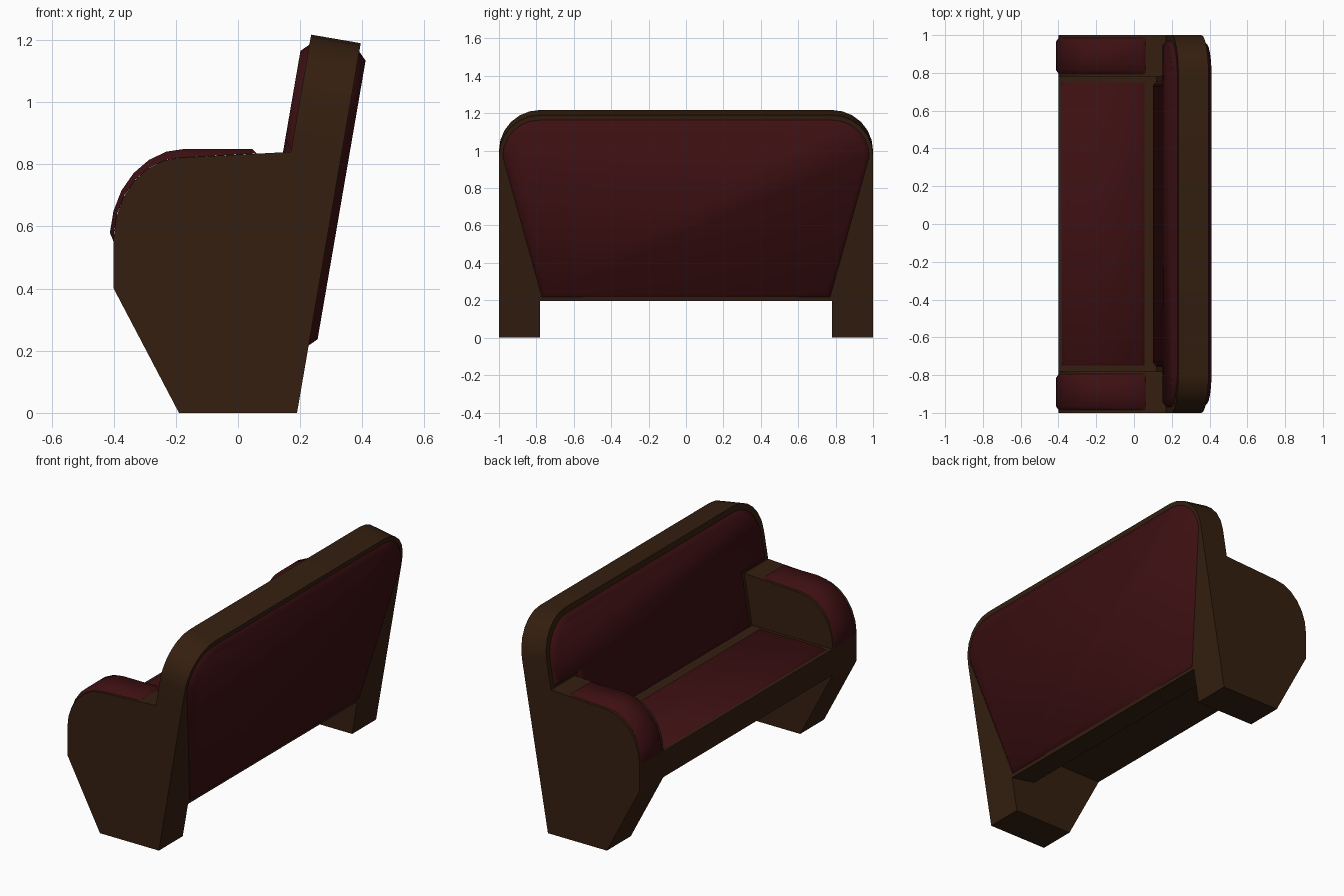
import bpy, bmesh, math
from mathutils import Vector

if "Cube" in bpy.data.objects:
    bpy.data.objects.remove(bpy.data.objects["Cube"])


def material(name, rgb):
    m = bpy.data.materials.new(name)
    m.diffuse_color = (*rgb, 1)
    m.use_nodes = True
    m.node_tree.nodes["Principled BSDF"].inputs["Base Color"].default_value = m.diffuse_color
    return m


WOOD = material("dark_wood", (0.035, 0.0135, 0.005))
RED = material("red_padding", (0.047, 0.005, 0.006))


def finish(bm, name, mat, angle):
    bmesh.ops.recalc_face_normals(bm, faces=bm.faces)
    me = bpy.data.meshes.new(name)
    bm.to_mesh(me)
    bm.free()
    me.materials.append(mat)
    ob = bpy.data.objects.new(name, me)
    bpy.context.collection.objects.link(ob)
    bpy.ops.object.select_all(action='DESELECT')
    ob.select_set(True)
    bpy.context.view_layer.objects.active = ob
    bpy.ops.object.shade_smooth_by_angle(angle=math.radians(angle))
    return ob


def prism(name, pts, vec):
    bm = bmesh.new()
    face = bm.faces.new([bm.verts.new(p) for p in pts])
    ext = bmesh.ops.extrude_face_region(bm, geom=[face], use_keep_orig=True)
    bmesh.ops.translate(bm, vec=vec, verts=[v for v in ext['geom'] if isinstance(v, bmesh.types.BMVert)])
    return finish(bm, name, WOOD, 30)


def pad(name, pts, out, inset=0.025, height=0.025):
    # flat outline raised into a bevelled cushion
    bm = bmesh.new()
    face = bm.faces.new([bm.verts.new(p) for p in pts])
    face.normal_update()
    if face.normal.dot(out) < 0:
        face.normal_flip()
    bmesh.ops.inset_region(bm, faces=[face], thickness=inset, depth=height,
                           use_boundary=True, use_even_offset=True)
    me_faces = finish_open(bm, name)
    return me_faces


def finish_open(bm, name):
    return finish(bm, name, RED, 60)


def arc(cx, cz, rx, rz, a0, a1, n=6):
    return [(cx + rx * math.cos(math.radians(a0 + (a1 - a0) * i / n)),
             cz + rz * math.sin(math.radians(a0 + (a1 - a0) * i / n))) for i in range(n + 1)]


def mirrored(half):
    # right half outline (bottom to top) closed with its mirror image
    return half + [(-y, s) for y, s in reversed(half)]


# tilted backrest frame: s runs up the slope, THICK towards the seat
T = math.atan2(0.205, 1.19)
UP = Vector((math.sin(T), 0, math.cos(T)))
OUT = Vector((-math.cos(T), 0, math.sin(T)))
THICK, TOP, ARM_S = 0.162, 1.2075, 0.8245


def on_back(pts, depth):
    return [Vector((0.19, y, 0)) + UP * s + OUT * depth for y, s in pts]


# backrest slab
slab = mirrored([(0.78, 0.2), (0.78, ARM_S), (1, ARM_S)] + arc(0.78, TOP - 0.22, 0.22, 0.22, 0, 90))
prism("backrest_frame", on_back(slab, 0), OUT * THICK)

# backrest cushions, seat side and rear side
front = mirrored([(0.755, 0.53), (0.755, ARM_S + 0.01), (0.97, ARM_S + 0.01)]
                 + arc(0.77, 0.975, 0.2, 0.2, 0, 90))
pad("backrest_front_cushion", on_back(front, THICK), OUT)
rear = mirrored([(0.77, 0.22)] + arc(0.785, 0.985, 0.195, 0.195, 0, 90))
pad("backrest_rear_cushion", on_back(rear, 0), -OUT)

# side panels with arm curve, and their padded tops
j = Vector((0.19, 0, 0)) + UP * ARM_S
jf = j + OUT * THICK
side = ([(-0.19, 0), (0.19, 0), (j.x, j.z), (jf.x, jf.z)]
        + arc(-0.18, 0.56, 0.22, 0.262, 90, 180) + [(-0.4, 0.4)])
base = arc(-0.18, 0.56, 0.22, 0.262, 176, 90) + [(0.045, 0.834)]
tops = arc(-0.17, 0.56, 0.243, 0.29, 176, 90) + [(0.045, 0.85)]
for label, sgn in (("left", 1), ("right", -1)):
    prism(label + "_side_panel", [(x, sgn * 0.78, z) for x, z in side], (0, sgn * 0.22, 0))
    bm = bmesh.new()
    ys = [0.795, 0.815, 0.965, 0.985]
    rows = [[(-0.4, 0.55)] * 4] + [[b, t, t, b] for b, t in zip(base, tops)] + [[(0.06, 0.835)] * 4]
    grid = [[bm.verts.new((p[0], sgn * y, p[1])) for p, y in zip(r, ys)] for r in rows]
    for a, b in zip(grid, grid[1:]):
        for k in range(3):
            bm.faces.new((a[k], a[k + 1], b[k + 1], b[k]))
    if (bm.faces.ensure_lookup_table() or bm.faces[19].normal.z) < 0:
        bmesh.ops.reverse_faces(bm, faces=bm.faces)
    finish(bm, label + "_arm_cushion", RED, 60)

# seat plank, its back edge following the backrest slope
seat = [(-0.4, 0.4), (0.1, 0.4), (0.125, 0.55), (-0.4, 0.55)]
prism("seat_plank", [(x, -0.78, z) for x, z in seat], (0, 1.56, 0))
pad("seat_cushion", [(-0.38, -0.75, 0.55), (0.055, -0.75, 0.55), (0.055, 0.75, 0.55), (-0.38, 0.75, 0.55)],
    Vector((0, 0, 1)), 0.02, 0.02)
